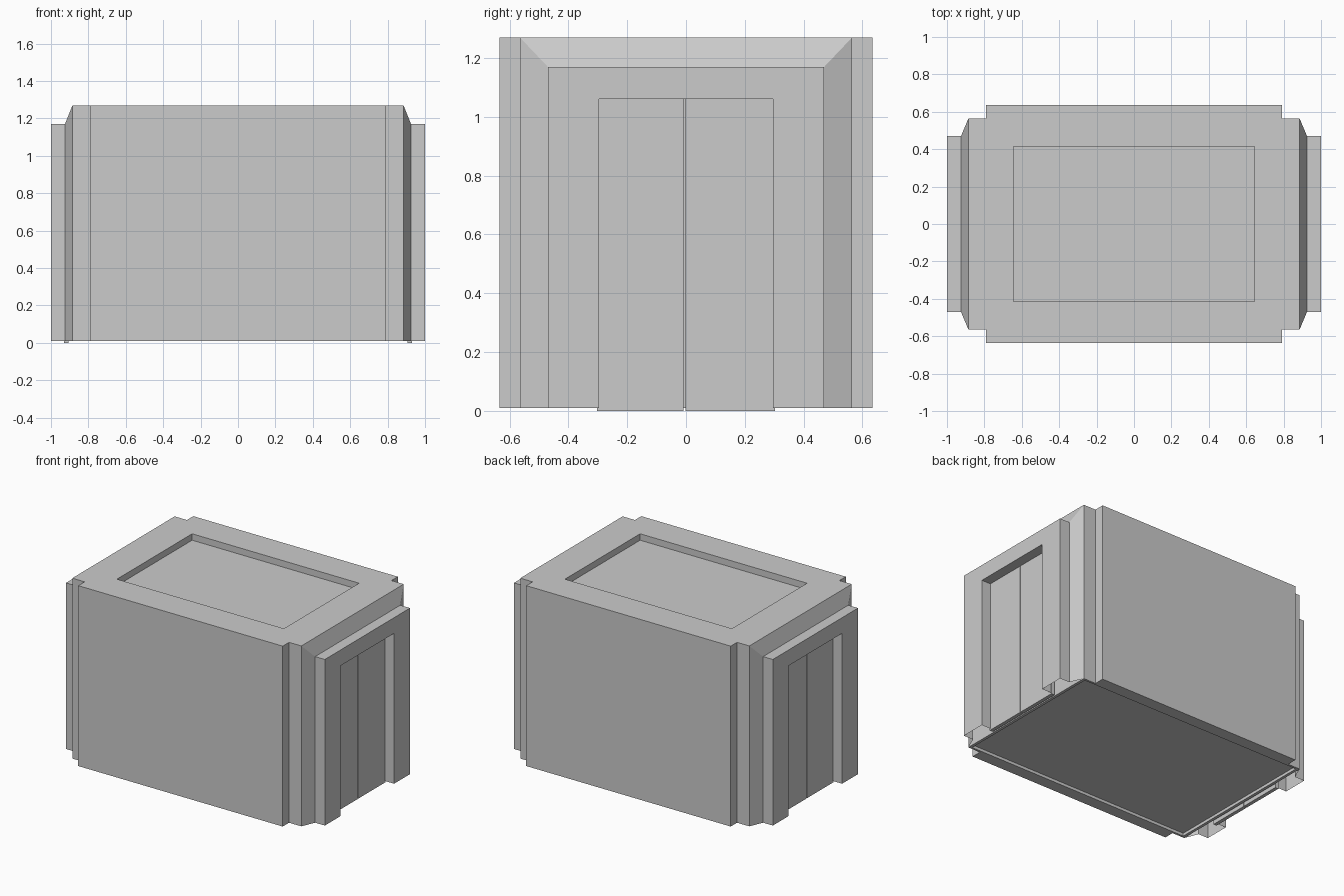
import bpy, bmesh

if "Cube" in bpy.data.objects:
    bpy.data.objects.remove(bpy.data.objects["Cube"])

grey = bpy.data.materials.new("light grey")
grey.diffuse_color = (0.6, 0.6, 0.6, 1)
grey.use_nodes = True
grey.node_tree.nodes["Principled BSDF"].inputs["Base Color"].default_value = grey.diffuse_color


def finish(name, bm, mat=grey):
    bmesh.ops.recalc_face_normals(bm, faces=bm.faces)
    me = bpy.data.meshes.new(name)
    bm.to_mesh(me)
    bm.free()
    me.materials.append(mat)
    ob = bpy.data.objects.new(name, me)
    bpy.context.collection.objects.link(ob)
    return ob


def prism(name, outline, z0, z1):
    bm = bmesh.new()
    base = bm.faces.new([bm.verts.new((x, y, z0)) for x, y in outline])
    top = bmesh.ops.extrude_face_region(bm, geom=[base])["geom"]
    verts = [g for g in top if isinstance(g, bmesh.types.BMVert)]
    bmesh.ops.translate(bm, verts=verts, vec=(0, 0, z1 - z0))
    return finish(name, bm)


def box(name, x0, x1, y0, y1, z0, z1):
    return prism(name, [(x0, y0), (x1, y0), (x1, y1), (x0, y1)], z0, z1)


def cut(target, cutter):
    mod = target.modifiers.new("cut", 'BOOLEAN')
    mod.operation = 'DIFFERENCE'
    mod.solver = 'EXACT'
    mod.object = cutter
    cutter.hide_render = True
    cutter.hide_viewport = True
    cutter.display_type = 'WIRE'


# Cabin body with stepped corners
quarter = [(0.885, 0.565), (0.79, 0.565), (0.79, 0.635)]
half = quarter + [(-x, y) for x, y in reversed(quarter)]
outline = half + [(x, -y) for x, y in reversed(half)]
body = prism("cabin_body", outline, 0.01, 1.27)

# Sunken roof panel and recessed underside
cut(body, box("roof_cutter", -0.645, 0.645, -0.415, 0.415, 1.225, 1.4))
cut(body, box("floor_cutter", -0.865, 0.865, -0.55, 0.55, -0.1, 0.03))


# Sloped surround, projecting portal and jamb returns, open underneath
def portal(name, s):
    loops = [(0.885, 0.565, 1.27), (0.925, 0.47, 1.17), (1.0, 0.47, 1.17),
             (1.0, 0.295, 1.06), (0.925, 0.295, 1.06)]
    bm = bmesh.new()
    rows = [[bm.verts.new((s * x, y, z)) for y, z in
             ((-w, 0.01), (-w, h), (w, h), (w, 0.01))] for x, w, h in loops]
    for a, b in zip(rows, rows[1:]):
        for i in range(3):
            bm.faces.new((a[i], a[i + 1], b[i + 1], b[i]))
    return finish(name, bm)


for side, s in (("right", 1), ("left", -1)):
    portal(side + "_portal", s)
    x0, x1 = sorted((s * 0.905, s * 0.93))
    # Two sliding door leaves with a narrow seam
    box(side + "_door_front", x0, x1, -0.302, -0.008, 0.0, 1.065)
    box(side + "_door_back", x0, x1, -0.002, 0.302, 0.0, 1.065)
